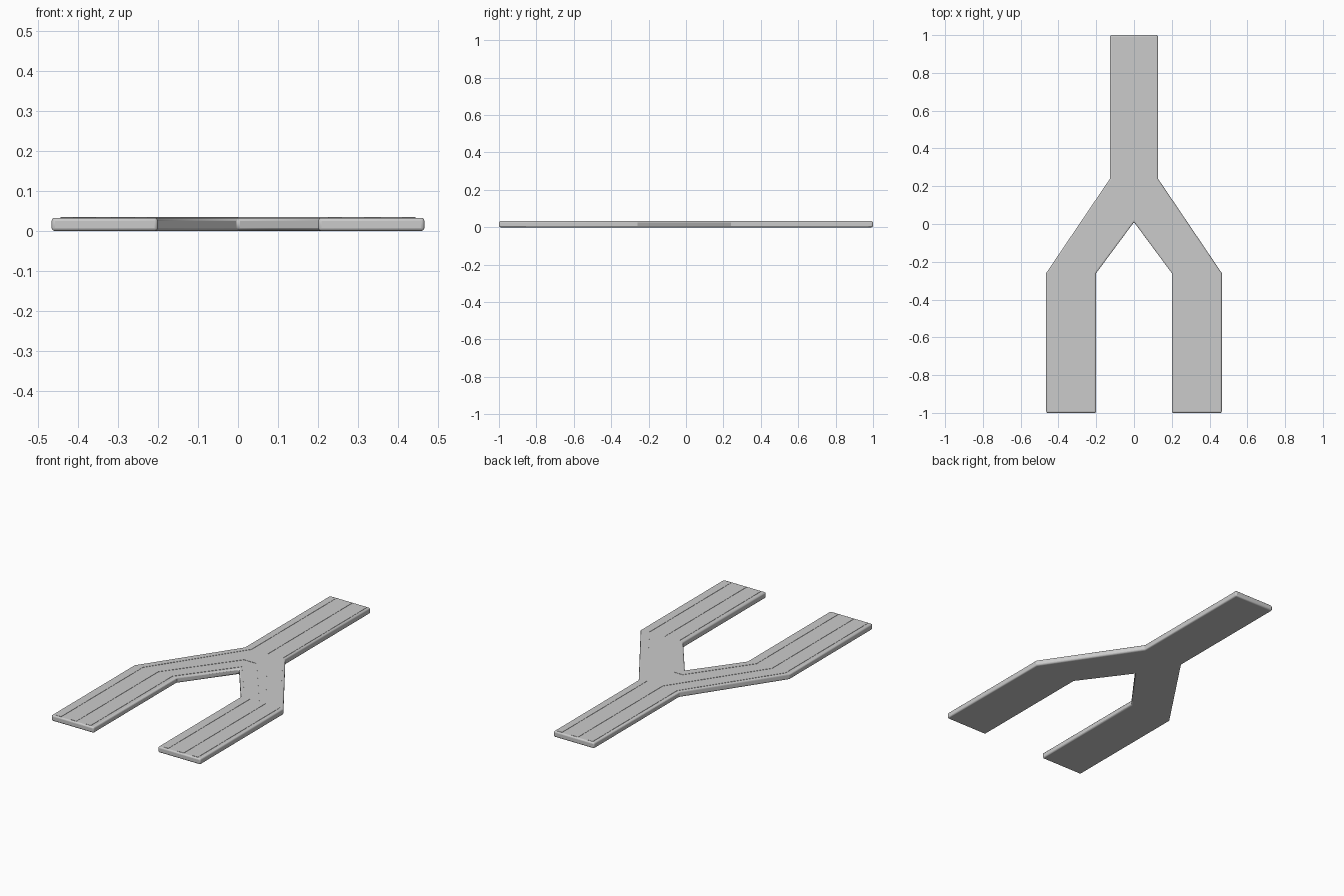
import bpy, bmesh, math

if "Cube" in bpy.data.objects:
    bpy.data.objects.remove(bpy.data.objects["Cube"])


def mirrored(half):
    """Close a right-half outline across x = 0 (skips points on the axis)."""
    return half + [(-x, y) for x, y in reversed(half) if abs(x) > 1e-6]


def slab(name, outline, z0, z1, bevel=0.0):
    """Extrude a flat outline from z0 to z1, optionally rounding its rim."""
    bm = bmesh.new()
    face = bm.faces.new([bm.verts.new((x, y, z0)) for x, y in outline])
    face.normal_update()
    ext = bmesh.ops.extrude_face_region(bm, geom=[face])
    for v in ext["geom"]:
        if isinstance(v, bmesh.types.BMVert):
            v.co.z = z1
    bmesh.ops.recalc_face_normals(bm, faces=bm.faces[:])
    me = bpy.data.meshes.new(name)
    bm.to_mesh(me)
    bm.free()
    ob = bpy.data.objects.new(name, me)
    bpy.context.collection.objects.link(ob)
    if bevel:
        mod = ob.modifiers.new("rounded_rim", "BEVEL")
        mod.width = bevel
        mod.segments = 3
        mod.limit_method = "ANGLE"
        mod.angle_limit = math.radians(60)
    bpy.context.view_layer.objects.active = ob
    ob.select_set(True)
    bpy.ops.object.shade_smooth_by_angle(angle=math.radians(32))
    ob.select_set(False)
    return ob


TOP, MARK, LOW = 0.033, 0.0345, 0.028

# Forked road body
slab("road_body", mirrored([
    (0, 0.01), (0.2, -0.26), (0.2, -1), (0.465, -1),
    (0.465, -0.26), (0.127, 0.24), (0.127, 1)]), 0, TOP, 0.008)

# Centre line, splitting from the stem into both legs
slab("centre_line", mirrored([
    (0.04, 0.11), (0.315, -0.26), (0.315, -0.99), (0.355, -0.99),
    (0.355, -0.26), (0.02, 0.235), (0.02, 0.99)]), LOW, MARK)

# Inner edge line running round the fork
slab("inner_edge_line", mirrored([
    (0, 0.035), (0.225, -0.262), (0.225, -0.99), (0.258, -0.99),
    (0.258, -0.26), (0.025, 0.065)]), LOW, MARK)

# Outer edge lines, one on each side
outer = [(0.08, 0.99), (0.08, 0.235), (0.41, -0.262), (0.41, -0.99),
         (0.443, -0.99), (0.443, -0.255), (0.112, 0.24), (0.112, 0.99)]
for side, s in (("right", 1), ("left", -1)):
    slab(f"{side}_outer_edge_line", [(s * x, y) for x, y in outer], LOW, MARK)
